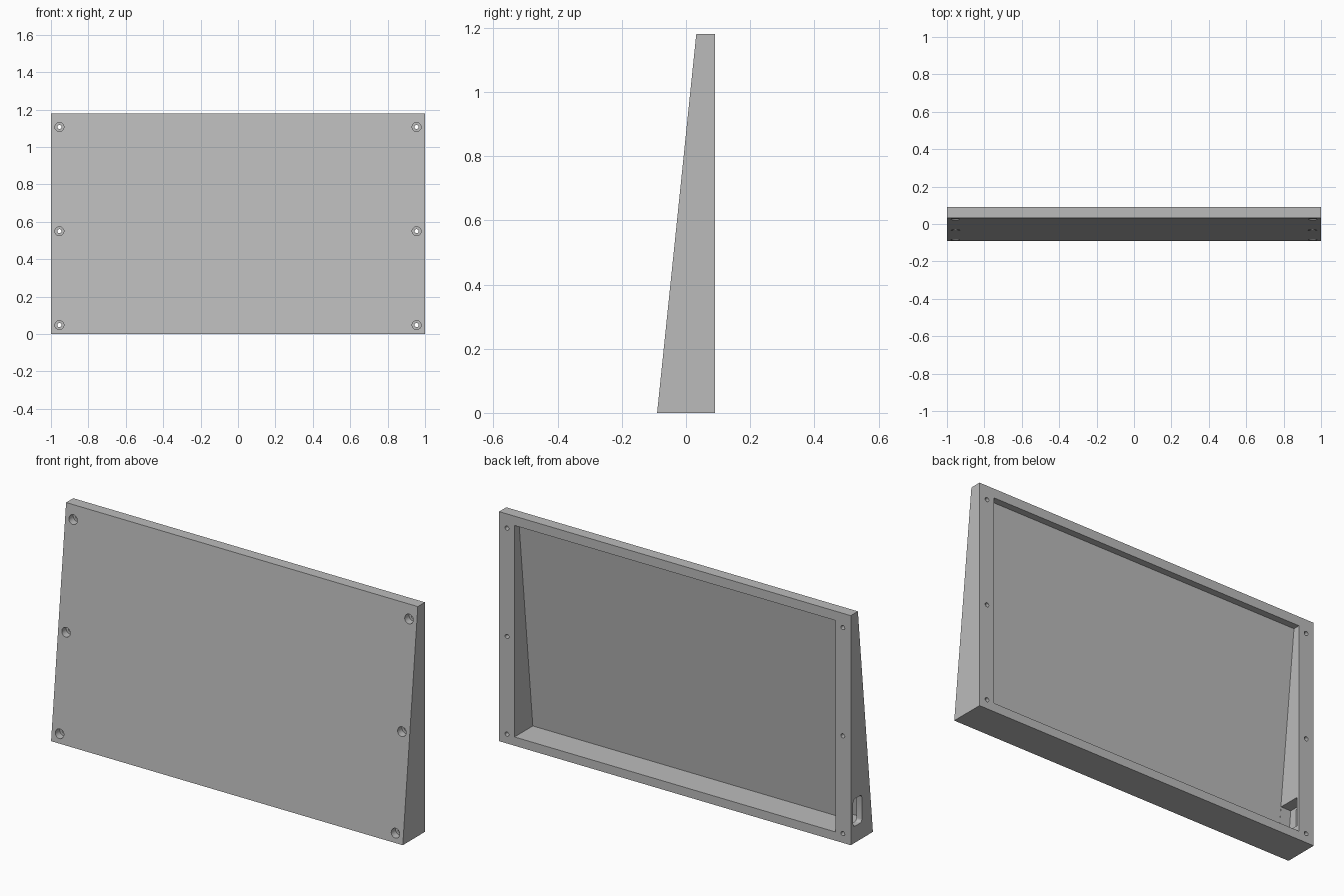
import bpy, bmesh, math
from mathutils import Matrix, Vector

cube = bpy.data.objects.get("Cube")
if cube:
    bpy.data.objects.remove(cube, do_unlink=True)

HEIGHT, BACK = 1.18, 0.09
SLOPE = 0.122 / HEIGHT
WALL = 0.027

grey = bpy.data.materials.new("plain grey")
grey.use_nodes = True
grey.diffuse_color = (0.5, 0.5, 0.5, 1)
grey.node_tree.nodes["Principled BSDF"].inputs["Base Color"].default_value = (0.5, 0.5, 0.5, 1)


def front_y(z):
    """Depth of the sloping front face at a height."""
    return -BACK + SLOPE * z


def finish(name, bm):
    bmesh.ops.recalc_face_normals(bm, faces=bm.faces)
    mesh = bpy.data.meshes.new(name)
    bm.to_mesh(mesh)
    bm.free()
    mesh.materials.append(grey)
    obj = bpy.data.objects.new(name, mesh)
    bpy.context.collection.objects.link(obj)
    return obj


def side_prism(name, profile, x0, x1):
    """Extrude a (y, z) profile from x0 to x1."""
    bm = bmesh.new()
    face = bm.faces.new([bm.verts.new((x0, y, z)) for y, z in profile])
    new = bmesh.ops.extrude_face_region(bm, geom=[face])["geom"]
    verts = [v for v in new if isinstance(v, bmesh.types.BMVert)]
    bmesh.ops.translate(bm, verts=verts, vec=(x1 - x0, 0, 0))
    return finish(name, bm)


def wedge(inset, z0, z1, back):
    """Profile that follows the front slope at a given inset."""
    return [(front_y(z0) + inset, z0), (back, z0), (back, z1), (front_y(z1) + inset, z1)]


def rod(name, x, z, radius, y0, y1):
    bm = bmesh.new()
    place = Matrix.Translation((x, (y0 + y1) / 2, z)) @ Matrix.Rotation(math.pi / 2, 4, "X")
    bmesh.ops.create_cone(bm, cap_ends=True, segments=32, radius1=radius,
                          radius2=radius, depth=y1 - y0, matrix=place)
    return finish(name, bm)


def rounded_rect(y0, y1, z0, z1, r, steps=4):
    points = []
    corners = [(y1 - r, z1 - r), (y0 + r, z1 - r), (y0 + r, z0 + r), (y1 - r, z0 + r)]
    for i, (y, z) in enumerate(corners):
        for s in range(steps + 1):
            a = (i + s / steps) * math.pi / 2
            points.append((y + r * math.cos(a), z + r * math.sin(a)))
    return points


# Wedge-shaped body
housing = side_prism("wedge_housing", wedge(0, 0, HEIGHT, BACK), -1, 1)

# Open back cavity, socket pocket and side port
cutters = [
    side_prism("cavity_cutter", wedge(WALL, 0.045, 1.132, 0.2), -0.912, 0.912),
    side_prism("pocket_cutter", wedge(WALL + 0.001, 0.08, 0.23, 0.077), -0.97, -0.9),
    side_prism("port_cutter", rounded_rect(0, 0.07, 0.085, 0.226, 0.015), -1.1, -0.95),
]

# Counterbored screw holes down both sides
for x in (-0.955, 0.955):
    for z in (0.048, 0.55, 1.107):
        cutters.append(rod("screw_hole_cutter", x, z, 0.011, -0.2, 0.2))
        cutters.append(rod("counterbore_cutter", x, z, 0.024, -0.2, front_y(z) + 0.035))

bpy.context.view_layer.objects.active = housing
for cutter in cutters:
    mod = housing.modifiers.new("cut", "BOOLEAN")
    mod.operation = "DIFFERENCE"
    mod.solver = "EXACT"
    mod.object = cutter
    bpy.ops.object.modifier_apply(modifier=mod.name)
    bpy.data.objects.remove(cutter, do_unlink=True)

# Smooth hole walls, crisp edges
bpy.ops.object.select_all(action="DESELECT")
housing.select_set(True)
bpy.ops.object.shade_smooth_by_angle(angle=math.radians(30))
